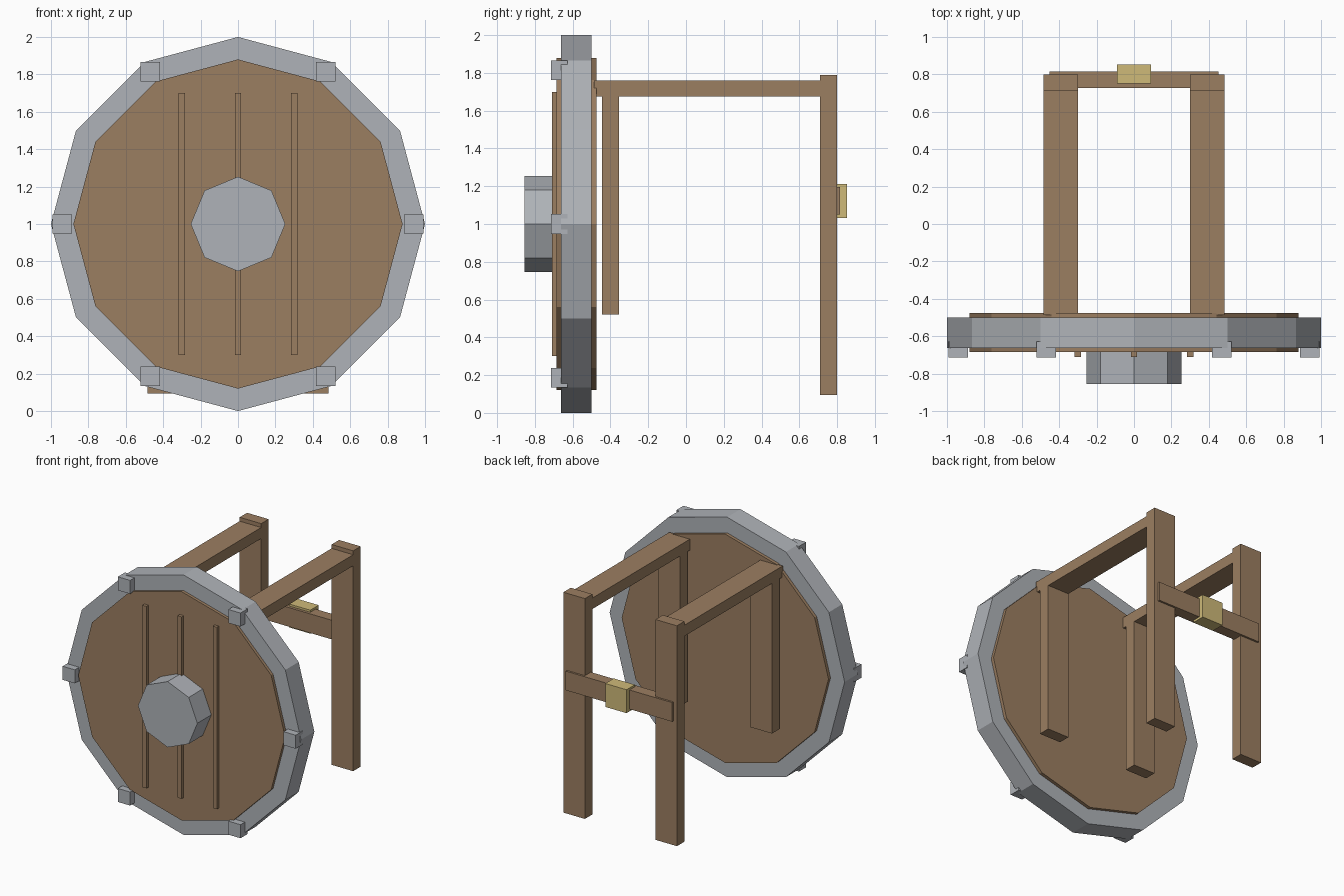
import bpy
from math import radians, sin, cos
from mathutils import Matrix

cube = bpy.data.objects.get("Cube")
if cube:
    bpy.data.objects.remove(cube, do_unlink=True)


def material(name, rgb):
    m = bpy.data.materials.new(name)
    m.use_nodes = True
    m.diffuse_color = (*rgb, 1)
    node = next(n for n in m.node_tree.nodes if n.type == 'BSDF_PRINCIPLED')
    node.inputs["Base Color"].default_value = (*rgb, 1)
    return m


WOOD = material("brown wood", (0.33, 0.21, 0.12))
METAL = material("grey metal", (0.43, 0.45, 0.48))
BRASS = material("brass", (0.62, 0.49, 0.19))


def box(name, x, y, z, mat):
    """Box from (low, high) ranges on each axis."""
    bpy.ops.mesh.primitive_cube_add(size=1)
    ob = bpy.context.object
    ob.name = name
    lows, highs = zip(x, y, z)
    size = [b - a for a, b in zip(lows, highs)]
    mid = [(a + b) / 2 for a, b in zip(lows, highs)]
    ob.data.transform(Matrix.Translation(mid) @ Matrix.Diagonal((*size, 1)))
    ob.data.materials.append(mat)
    return ob


def disc(name, sides, radius, y, mat):
    """Flat-sided disc facing the front, with a corner straight up."""
    bpy.ops.mesh.primitive_cylinder_add(vertices=sides, radius=radius, depth=y[1] - y[0])
    ob = bpy.context.object
    ob.name = name
    ob.data.transform(Matrix.Translation((0, sum(y) / 2, 1))
                      @ Matrix.Rotation(radians(90), 4, 'X'))
    ob.data.materials.append(mat)
    return ob


# Round face, with its rim and central boss
disc("face_board", 12, 0.88, (-0.685, -0.475), WOOD)
disc("rim", 12, 1.0, (-0.662, -0.5), METAL)
disc("boss", 8, 0.253, (-0.855, -0.68), METAL)

# Raised battens on the face
for i, x in enumerate((-0.3, 0, 0.3)):
    box(f"batten_{i + 1}", (x - 0.017, x + 0.017), (-0.71, -0.67), (0.3, 1.7), WOOD)

# Square studs around the rim
for i in range(6):
    a = radians(60 * i)
    x, z = 0.94 * cos(a), 1 + 0.94 * sin(a)
    box(f"stud_{i + 1}", (x - 0.052, x + 0.052), (-0.715, -0.628),
        (z - 0.052, z + 0.052), METAL)

# Two side frames behind the face
for side, x in (("left", (0.3, 0.483)), ("right", (-0.483, -0.3))):
    box(f"arm_{side}", x, (-0.487, 0.75), (1.675, 1.76), WOOD)
    box(f"front_post_{side}", x, (-0.445, -0.355), (0.52, 1.69), WOOD)
    box(f"rear_post_{side}", x, (0.71, 0.8), (0.095, 1.79), WOOD)

# Cross strap and buckle at the back
box("cross_strap", (-0.453, 0.453), (0.728, 0.815), (1.05, 1.197), WOOD)
box("buckle", (-0.09, 0.09), (0.75, 0.852), (1.033, 1.213), BRASS)
